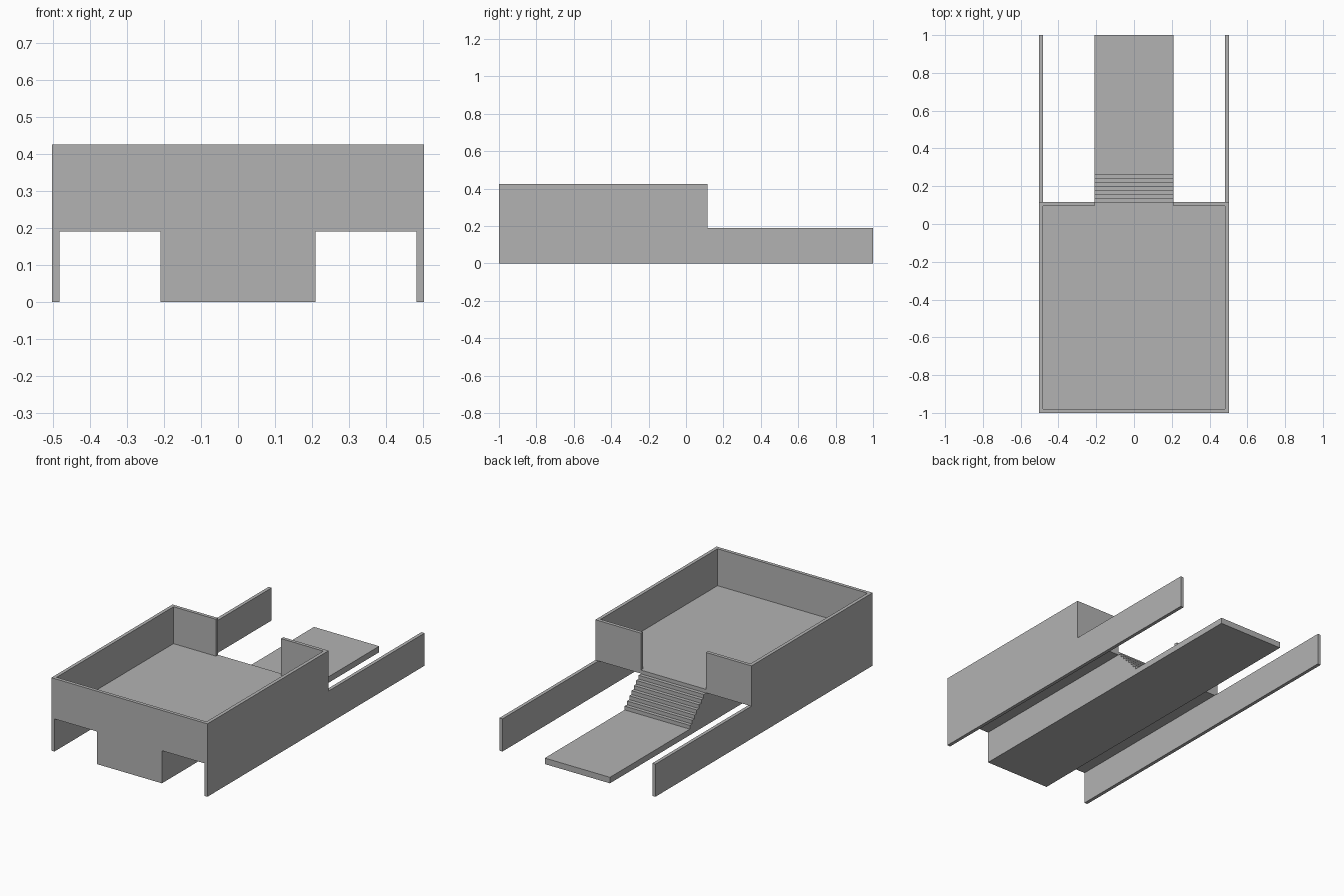
import bpy
import bmesh

cube = bpy.data.objects.get("Cube")
if cube:
    bpy.data.objects.remove(cube, do_unlink=True)

# Main dimensions
HALF_W = 0.503      # outer half width
INNER = 0.483       # inside face of the side walls
CORE = 0.21         # half width of the central block and opening
WALL = 0.02
BACK = 0.116        # rear edge of the raised deck
UNDER, DECK, TOP = 0.19, 0.21, 0.425
SLAB = 0.035        # thickness of the low walkway
RISERS, STAIR_END = 8, 0.265

grey = bpy.data.materials.new("plain grey")
grey.use_nodes = True
colour = (0.45, 0.45, 0.45, 1)
grey.diffuse_color = colour
grey.node_tree.nodes["Principled BSDF"].inputs["Base Color"].default_value = colour


def side_profile(name, points, x0, x1):
    """Extrude a (y, z) outline from x0 to x1."""
    bm = bmesh.new()
    face = bm.faces.new([bm.verts.new((x0, y, z)) for y, z in points])
    grown = bmesh.ops.extrude_face_region(bm, geom=[face])
    verts = [v for v in grown["geom"] if isinstance(v, bmesh.types.BMVert)]
    bmesh.ops.translate(bm, verts=verts, vec=(x1 - x0, 0, 0))
    bmesh.ops.recalc_face_normals(bm, faces=bm.faces)
    mesh = bpy.data.meshes.new(name)
    bm.to_mesh(mesh)
    bm.free()
    mesh.materials.append(grey)
    obj = bpy.data.objects.new(name, mesh)
    bpy.context.collection.objects.link(obj)
    return obj


def box(name, x0, x1, y0, y1, z0, z1):
    return side_profile(name, [(y0, z0), (y1, z0), (y1, z1), (y0, z1)], x0, x1)


# Stepped side walls and the rear wall pieces beside the opening
wall_outline = [(-1, 0), (1, 0), (1, UNDER), (BACK, UNDER), (BACK, TOP), (-1, TOP)]
for side, name in ((1, "left"), (-1, "right")):
    side_profile(name + "_side_wall", wall_outline, side * INNER, side * HALF_W)
    box(name + "_rear_wall", side * CORE, side * INNER, BACK - WALL, BACK, DECK, TOP)

# Front wall and raised deck
box("front_wall", -INNER, INNER, -1, -1 + WALL, UNDER, TOP)
box("deck", -INNER, INNER, -1 + WALL, BACK, UNDER, DECK)

# Central block with stairs running down to the low walkway
rise = (DECK - SLAB) / RISERS
tread = (STAIR_END - BACK) / (RISERS - 1)
outline = [(-1, 0), (1, 0), (1, SLAB)]
for i in range(RISERS - 1):
    y = STAIR_END - i * tread
    outline += [(y, SLAB + i * rise), (y, SLAB + (i + 1) * rise)]
outline += [(BACK, DECK - rise), (BACK, UNDER), (-1, UNDER)]
side_profile("core_block_and_stairs", outline, -CORE, CORE)
